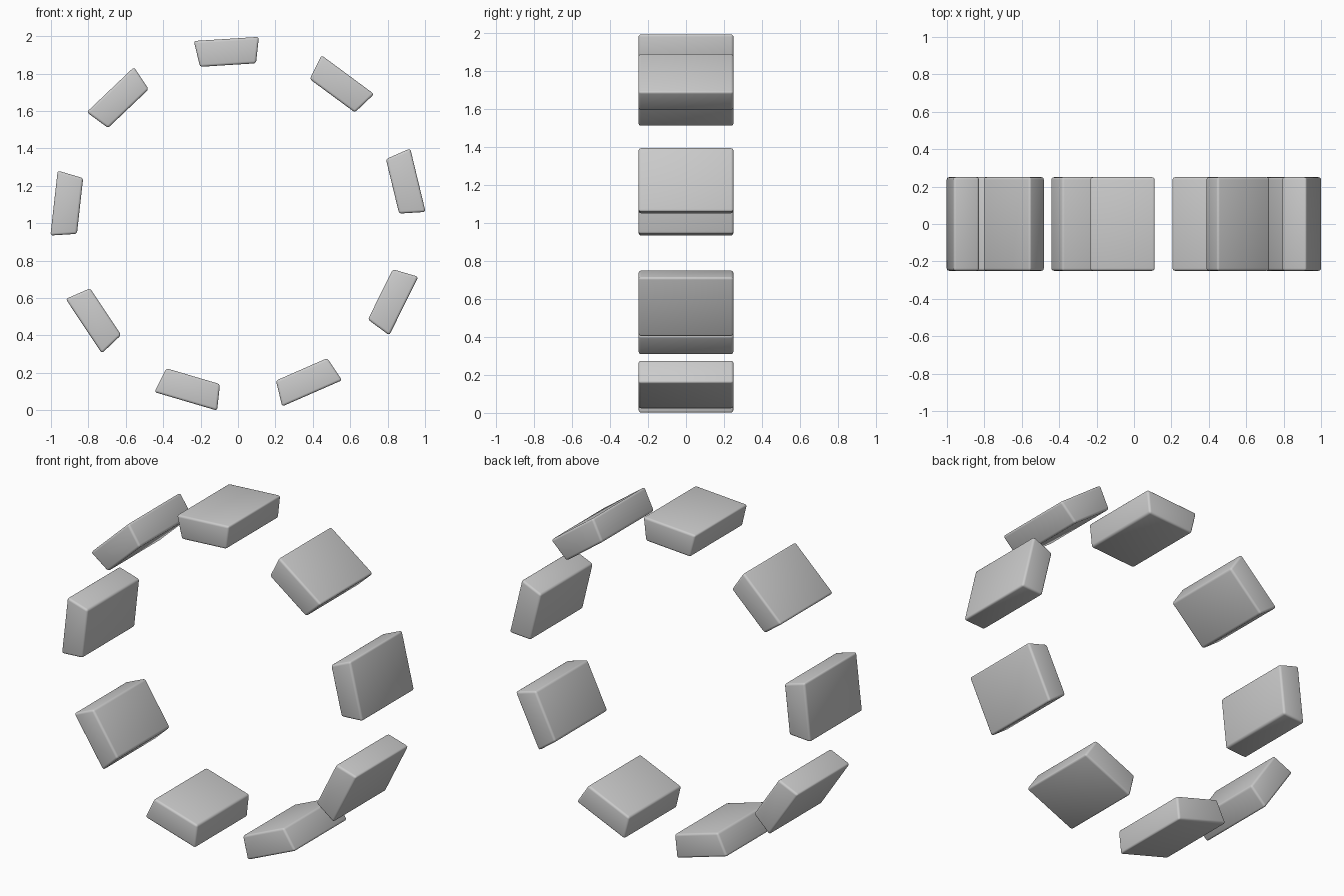
import bpy, bmesh, math

if "Cube" in bpy.data.objects:
    bpy.data.objects.remove(bpy.data.objects["Cube"])

COUNT = 9              # blocks around the ring
R_OUT, R_IN = 1.005, 0.863
HALF_Y = 0.25
CENTRE_Z = 0.997
SPAN = 20.0            # each block covers half of its 40 degree pitch
START = -13.6          # first edge, clockwise from straight up


def polar(r, deg, y):
    a = math.radians(deg)
    return (r * math.sin(a), y, CENTRE_Z + r * math.cos(a))


def ring_block(i):
    # Wedge-shaped block cut from a coarse ring
    a0 = START + i * 360 / COUNT
    a1 = a0 + SPAN
    bm = bmesh.new()
    profile = [(R_OUT, a0), (R_OUT, a1), (R_IN, a1), (R_IN, a0)]
    face = bm.faces.new([bm.verts.new(polar(r, a, -HALF_Y)) for r, a in profile])
    ext = bmesh.ops.extrude_face_region(bm, geom=[face])
    verts = [g for g in ext["geom"] if isinstance(g, bmesh.types.BMVert)]
    bmesh.ops.translate(bm, verts=verts, vec=(0, 2 * HALF_Y, 0))
    bmesh.ops.recalc_face_normals(bm, faces=bm.faces)
    # Softened edges
    bmesh.ops.bevel(bm, geom=bm.edges[:], offset=0.013, segments=3,
                    profile=0.5, affect='EDGES')
    for f in bm.faces:
        f.smooth = True
    name = f"ring_block_{i + 1}"
    mesh = bpy.data.meshes.new(name)
    bm.to_mesh(mesh)
    bm.free()
    obj = bpy.data.objects.new(name, mesh)
    bpy.context.collection.objects.link(obj)


for i in range(COUNT):
    ring_block(i)
